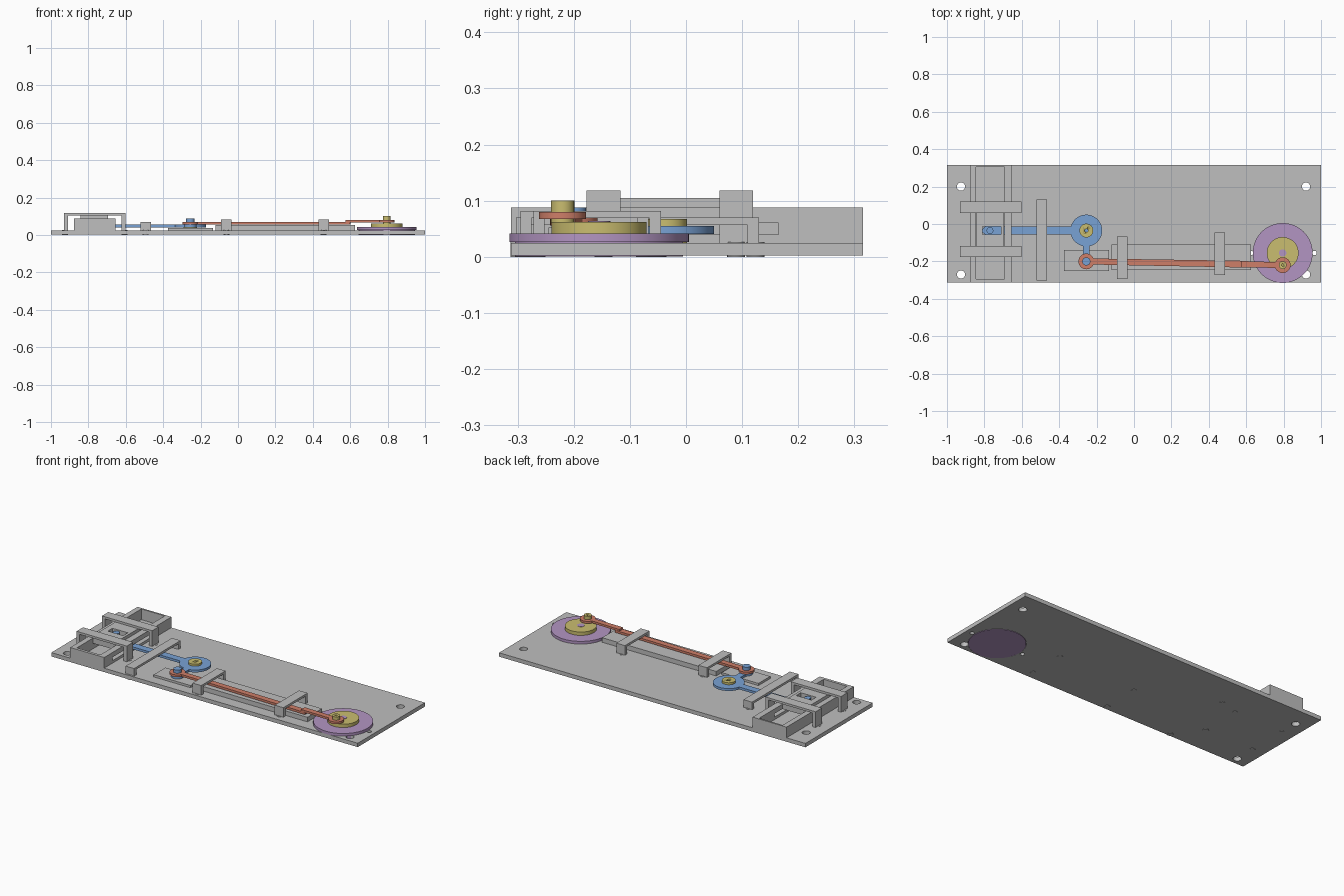
import bpy, bmesh, math
from mathutils import Matrix, Vector

if "Cube" in bpy.data.objects:
    bpy.data.objects.remove(bpy.data.objects["Cube"])


def material(name, rgb):
    m = bpy.data.materials.new(name)
    m.diffuse_color = (*rgb, 1)
    m.use_nodes = True
    m.node_tree.nodes["Principled BSDF"].inputs["Base Color"].default_value = m.diffuse_color
    return m


GREY = material("grey", (0.52, 0.52, 0.52))
PURPLE = material("purple", (0.45, 0.30, 0.54))
BLUE = material("blue", (0.19, 0.36, 0.66))
RED = material("terracotta", (0.62, 0.21, 0.14))
YELLOW = material("yellow", (0.59, 0.51, 0.16))


def finish(name, bm, mat):
    mesh = bpy.data.meshes.new(name)
    bm.to_mesh(mesh)
    bm.free()
    mesh.materials.append(mat)
    ob = bpy.data.objects.new(name, mesh)
    bpy.context.collection.objects.link(ob)
    return ob


def box(name, x0, x1, y0, y1, z0, z1, mat=GREY):
    bm = bmesh.new()
    bmesh.ops.create_cube(bm, size=1, matrix=Matrix.LocRotScale(
        Vector(((x0 + x1) / 2, (y0 + y1) / 2, (z0 + z1) / 2)), None,
        Vector((x1 - x0, y1 - y0, z1 - z0))))
    return finish(name, bm, mat)


def disc(name, x, y, r, z0, z1, mat, sides=48):
    bm = bmesh.new()
    bmesh.ops.create_cone(bm, cap_ends=True, segments=sides, radius1=r, radius2=r,
                          depth=z1 - z0, matrix=Matrix.Translation((x, y, (z0 + z1) / 2)))
    ob = finish(name, bm, mat)
    select(ob)
    bpy.ops.object.shade_smooth_by_angle(angle=math.radians(30))
    return ob


def bar(name, a, b, width_a, width_b, z0, z1, mat):
    """Straight, optionally tapered link between two points."""
    a, b = Vector(a), Vector(b)
    d = (b - a).normalized()
    n = Vector((-d.y, d.x))
    pts = [a - n * width_a / 2, b - n * width_b / 2, b + n * width_b / 2, a + n * width_a / 2]
    bm = bmesh.new()
    face = bm.faces.new([bm.verts.new((p.x, p.y, z0)) for p in pts])
    ext = bmesh.ops.extrude_face_region(bm, geom=[face])
    bmesh.ops.translate(bm, vec=(0, 0, z1 - z0),
                        verts=[v for v in ext["geom"] if isinstance(v, bmesh.types.BMVert)])
    bmesh.ops.recalc_face_normals(bm, faces=bm.faces)
    return finish(name, bm, mat)


def select(ob):
    bpy.ops.object.select_all(action='DESELECT')
    ob.select_set(True)
    bpy.context.view_layer.objects.active = ob


def cut(ob, *cutters):
    for c in cutters:
        select(ob)
        mod = ob.modifiers.new("cut", 'BOOLEAN')
        mod.operation, mod.solver, mod.object = 'DIFFERENCE', 'EXACT', c
        bpy.ops.object.modifier_apply(modifier=mod.name)
        bpy.data.objects.remove(c)


CRANK = (0.795, -0.155)      # drive wheel centre
CRANK_PIN = (0.795, -0.22)
PIVOT = (-0.255, -0.035)     # rocker centre
ROCKER_PIN = (-0.255, -0.20)
TOP = 0.025                  # base plate top

# Base plate with mounting holes, bearing screw holes and wheel recess
base = box("base_plate", -1, 1, -0.312, 0.315, 0.002, TOP)
holes = [(x, y, 0.022) for x in (-0.925, 0.92) for y in (-0.27, 0.20)]
holes += [(CRANK[0] + s * 0.17, CRANK[1], 0.012) for s in (-1, 1)]
holes.append((*CRANK, 0.152))
cut(base, *[disc("cutter", x, y, r, -0.1, 0.1, GREY, 32) for x, y, r in holes])

# Drive wheel, cam and crank pin
disc("drive_wheel_hub", *CRANK, 0.15, 0.001, 0.027, PURPLE, 64)
disc("drive_wheel", *CRANK, 0.16, 0.026, 0.042, PURPLE, 64)
disc("wheel_axle", *CRANK, 0.02, 0.04, 0.0635, PURPLE, 24)
disc("cam", *CRANK, 0.085, 0.042, 0.062, YELLOW)
crank_pin = disc("crank_pin", *CRANK_PIN, 0.021, 0.06, 0.1, YELLOW, 24)
cut(crank_pin, disc("cutter", *CRANK_PIN, 0.006, 0.085, 0.2, YELLOW, 16))

# Long connecting rod, stepped up at the crank end
disc("rod_end_left", *ROCKER_PIN, 0.042, 0.056, 0.069, RED)
disc("rod_end_right", *CRANK_PIN, 0.042, 0.067, 0.08, RED)
bar("rod_long", ROCKER_PIN, (0.6, -0.215), 0.032, 0.036, 0.056, 0.069, RED)
bar("rod_step", (0.575, -0.215), CRANK_PIN, 0.034, 0.03, 0.0675, 0.08, RED)

# Bell crank rocker with its pivot and pins
disc("rocker_hub", *PIVOT, 0.085, 0.041, 0.055, BLUE)
bar("rocker_arm", PIVOT, ROCKER_PIN, 0.036, 0.036, 0.041, 0.055, BLUE)
disc("rocker_arm_end", *ROCKER_PIN, 0.034, 0.041, 0.055, BLUE)
disc("rocker_pin", *ROCKER_PIN, 0.022, 0.05, 0.088, BLUE, 24)
bar("rocker_lever", PIVOT, (-0.79, -0.035), 0.042, 0.042, 0.041, 0.055, BLUE)
disc("lever_end", -0.79, -0.035, 0.021, 0.041, 0.055, BLUE, 24)
disc("lever_pin", -0.77, -0.035, 0.018, 0.05, 0.1, BLUE, 24)
pivot = disc("pivot_cap", *PIVOT, 0.037, 0.024, 0.067, YELLOW, 32)
cut(pivot, disc("cutter", *PIVOT, 0.009, 0.05, 0.2, YELLOW, 16))

# Support pads below the rocker arm and the rod
box("rocker_pad", -0.375, -0.135, -0.25, -0.14, TOP - 0.001, 0.038)
box("rod_rail", -0.12, 0.625, -0.245, -0.11, TOP - 0.001, 0.052)

# Slide housing: open frame with a window for the lever
housing = box("slide_housing", -0.877, -0.655, -0.312, 0.315, TOP - 0.001, 0.088)
cut(housing,
    box("cutter", -0.845, -0.692, -0.295, 0.305, 0, 0.2),
    box("cutter", -0.72, -0.6, -0.235, 0.165, 0.04, 0.06))

# Slider with a slot over the lever pin
slider = box("slider", -0.843, -0.694, -0.15, 0.09, 0.06, 0.105)
cut(slider, box("cutter", -0.81, -0.71, -0.056, -0.013, 0, 0.2))


def bridge(name, x0, x1, y0, y1, top, along_x, leg=0.02, beam=0.013):
    """Arch with a leg and a fixing peg at each end."""
    ob = box(name, x0, x1, y0, y1, TOP - 0.001, top)
    gap = (x0 + leg, x1 - leg, y0 - 1, y1 + 1) if along_x else (x0 - 1, x1 + 1, y0 + leg, y1 - leg)
    cut(ob, box("cutter", *gap, -0.1, top - beam))
    xm, ym = (x0 + x1) / 2, (y0 + y1) / 2
    ends = [(x0 + 0.006, ym), (x1 - 0.006, ym)] if along_x else [(xm, y0 + 0.006), (xm, y1 - 0.006)]
    for i, (x, y) in enumerate(ends):
        disc(f"{name}_peg_{i}", x, y, 0.016, 0, TOP + 0.0015, GREY, 20)


# Bridges holding the slider, lever and rod
bridge("slider_bridge_back", -0.93, -0.602, 0.06, 0.119, 0.118, True)
bridge("slider_bridge_front", -0.93, -0.602, -0.177, -0.117, 0.118, True)
bridge("lever_bridge", -0.522, -0.466, -0.303, 0.13, 0.07, False)
bridge("rod_bridge_left", -0.09, -0.034, -0.295, -0.067, 0.082, False)
bridge("rod_bridge_right", 0.43, 0.486, -0.272, -0.045, 0.082, False)
